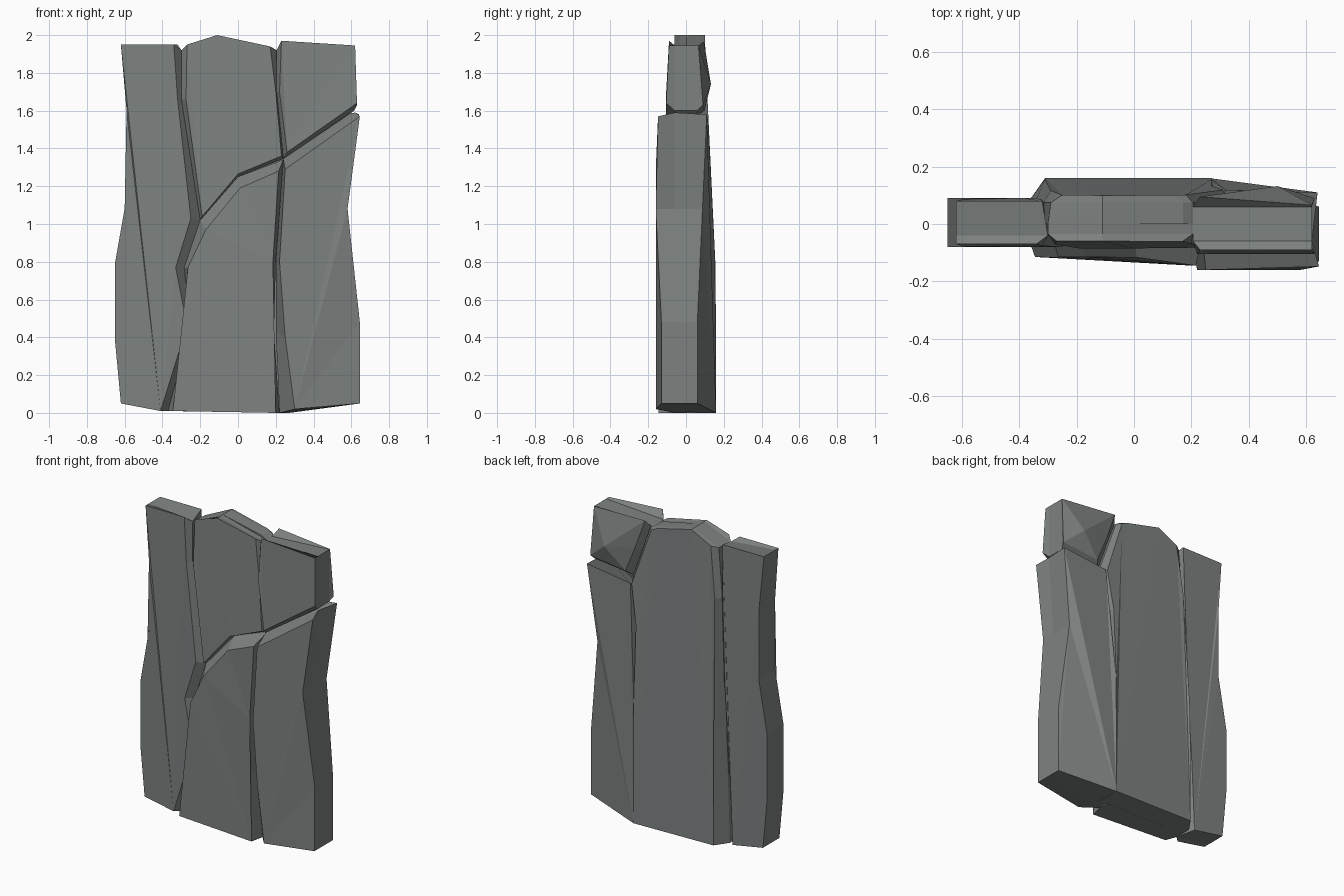
import bpy, bmesh

stone = bpy.data.materials.new("grey stone")
stone.diffuse_color = (0.205, 0.222, 0.217, 1)


def lerp(t, a, b):
    return a + (b - a) * min(1, max(0, t))


def chunk(name, rows, depths, peak=None):
    """Loft a stone chunk from front to back.
    rows: (x, z) per ring at each outline point; a short row repeats its last pair.
    depths: y of each ring, a number or a function of x and z."""
    bm = bmesh.new()
    rings = []
    for i, d in enumerate(depths):
        ring = []
        for r in rows:
            k = min(i, len(r) // 2 - 1)
            x, z = r[2 * k], r[2 * k + 1]
            ring.append(bm.verts.new((x, d(x, z) if callable(d) else d, z)))
        rings.append(ring)
    n = len(rows)
    for a, b in zip(rings, rings[1:]):
        for j in range(n):
            bm.faces.new((a[j], a[(j + 1) % n], b[(j + 1) % n], b[j]))
    caps = [bm.faces.new(rings[0])]
    if peak:
        p = bm.verts.new(peak)
        for j in range(n):
            bm.faces.new((rings[-1][j], rings[-1][(j + 1) % n], p))
    else:
        caps.append(bm.faces.new(rings[-1]))
    bmesh.ops.triangulate(bm, faces=caps)
    bmesh.ops.recalc_face_normals(bm, faces=bm.faces)
    me = bpy.data.meshes.new(name)
    bm.to_mesh(me)
    bm.free()
    me.materials.append(stone)
    ob = bpy.data.objects.new(name, me)
    bpy.context.collection.objects.link(ob)


def back_y(x, z):
    return lerp((z - 0.7) / 1.25, 0.16, 0.10)


# left slab: front edge, crack bottom, back edge
chunk("left_slab", [
    (-.62, 1.95), (-.59, 1.6), (-.59, 1.14), (-.65, .8), (-.65, .37), (-.62, .05),
    (-.41, .01, -.37, .01, -.40, .01), (-.27, .46, -.25, .46, -.38, .46),
    (-.33, .77, -.285, .77, -.36, .77), (-.25, 1.03, -.2, 1.02, -.345, 1.03),
    (-.32, 1.66, -.3, 1.66, -.325, 1.66), (-.34, 1.95, -.3, 1.92, -.32, 1.95)],
    [lambda x, z: lerp((z - 1.5) / .45, -.08, -.07), -.04,
     lambda x, z: lerp((z - 1.5) / .45, .09, .08)])

# upper middle face stone
chunk("upper_middle_stone", [
    (-.27, 1.95, -.30, 1.92), (-.275, 1.66, -.3, 1.66), (-.19, 1.04, -.2, 1.02),
    (0, 1.265, 0, 1.25), (.23, 1.36, .24, 1.345), (.20, 1.7, .21, 1.7),
    (.17, 1.94, .205, 1.92), (-.11, 2)],
    [lambda x, z: lerp((z - 1.3) / .65, -.085, -.06), -.035, .01])

# lower middle face stone
chunk("lower_middle_stone", [
    (-.345, .01, -.37, .01), (.2, 0, .22, 0), (.175, .43, .19, .43),
    (.185, .8, .2, .8), (.215, 1.28, .24, 1.34), (.01, 1.19, 0, 1.25),
    (-.17, .97, -.2, 1.02), (-.265, .77, -.285, .77), (-.235, .46, -.25, .46)],
    [lambda x, z: lerp(x / .2, -.115, -.145), -.045, .01])

# upper right block with a faceted back
chunk("upper_right_block", [
    (.23, 1.97, .205, 1.92, .205, 1.92, .23, 1.965), (.62, 1.945),
    (.63, 1.64, .615, 1.60, .615, 1.60, .63, 1.63),
    (.26, 1.38, .24, 1.345, .34, 1.57, .37, 1.60),
    (.22, 1.7, .205, 1.7, .27, 1.75, .30, 1.77)],
    [lambda x, z: lerp((z - 1.7) / .25, -.105, -.09), -.06, .06,
     lambda x, z: lerp((x - .3) / .3, .10, .09) if z < 1.9 else lerp((x - .23) / .4, .095, .065)],
    peak=(.5, .132, 1.74))


def right_front(x, z):
    if x > .6 and z < .6:
        return -.13
    return lerp((z - 1.3) / .27, -.16, -.148)


def right_back(x, z):
    return lerp((z - .5) / 1.07, .06, .11) if x > .5 else back_y(x, z) - .001


# lower right slab, thinning towards its outer back edge
chunk("lower_right_slab", [
    (.3, .02, .22, 0, .27, 0), (.645, .05), (.645, .48), (.58, 1.08),
    (.645, 1.57, .62, 1.59, .64, 1.58), (.25, 1.29, .24, 1.34, .32, 1.54),
    (.22, .8, .2, .8, .27, .8), (.25, .4, .2, .43, .27, .43)],
    [right_front, -.06, right_back])

# continuous slab behind the middle stones
chunk("back_slab", [
    (-.37, .01, -.37, .01, -.31, .01), (-.345, .77, -.345, .77, -.31, .77),
    (-.315, 1.6, -.315, 1.6, -.29, 1.6), (-.30, 1.92, -.29, 1.92, -.25, 1.93),
    (-.11, 2), (.17, 1.94, .17, 1.94, .14, 1.94), (.205, 1.92, .205, 1.92, .18, 1.92),
    (.33, 1.57, .33, 1.57, .31, 1.54), (.3, 1.28, .3, 1.28, .27, 1.28),
    (.27, .77), (.27, 0)],
    [0, .075, back_y])
